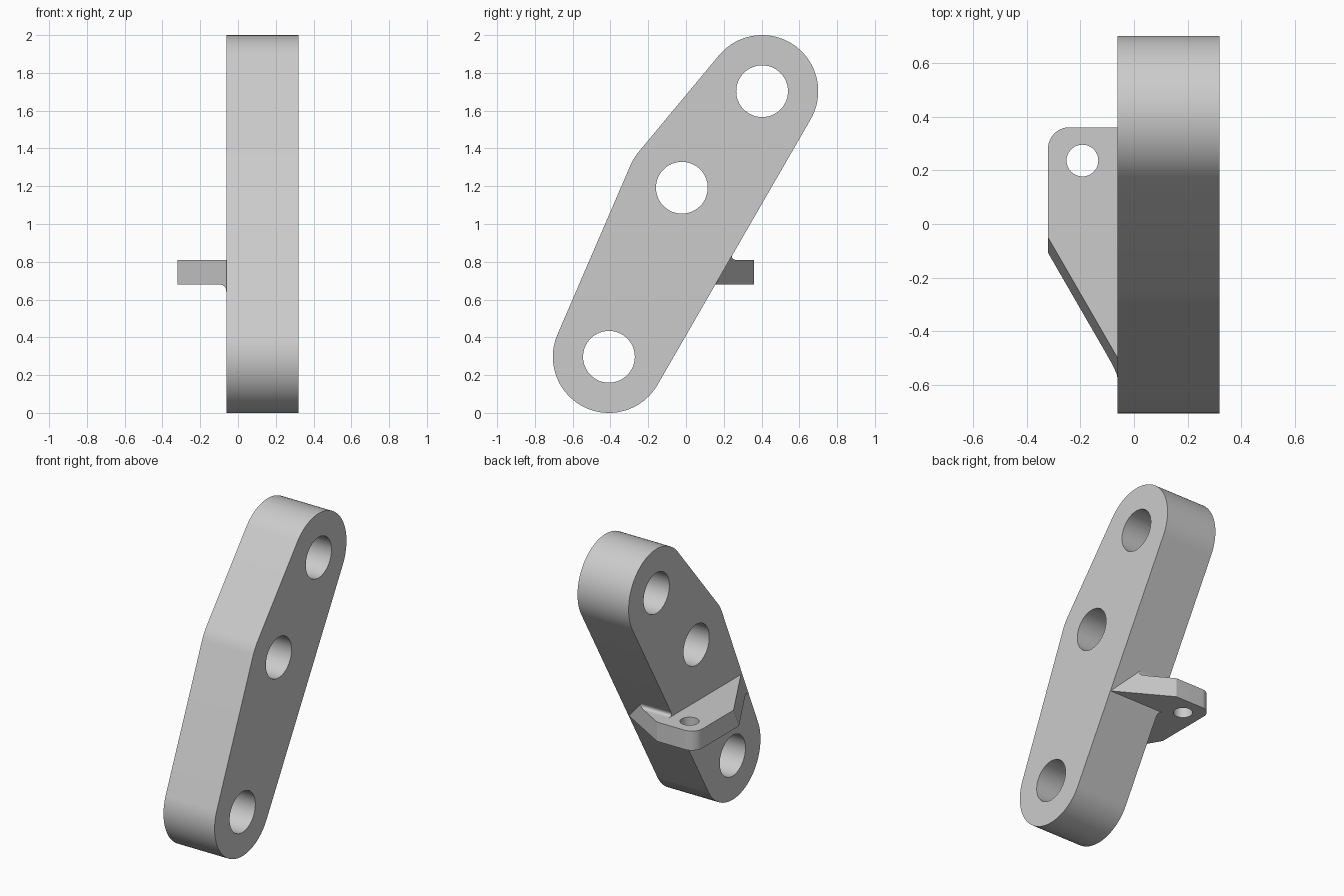
import bpy
import bmesh
from math import atan2, cos, sin, radians, pi

cube = bpy.data.objects.get("Cube")
if cube:
    bpy.data.objects.remove(cube, do_unlink=True)

grey = bpy.data.materials.new("plain_grey")
grey.use_nodes = True
grey.diffuse_color = (0.6, 0.6, 0.6, 1)
grey.node_tree.nodes["Principled BSDF"].inputs["Base Color"].default_value = (0.6, 0.6, 0.6, 1)


def loft(name, ring_a, ring_b):
    """Solid between two matching closed rings."""
    bm = bmesh.new()
    a = [bm.verts.new(p) for p in ring_a]
    b = [bm.verts.new(p) for p in ring_b]
    bm.faces.new(a)
    bm.faces.new(b)
    for i in range(len(a)):
        j = (i + 1) % len(a)
        bm.faces.new((a[i], a[j], b[j], b[i]))
    bmesh.ops.recalc_face_normals(bm, faces=bm.faces)
    mesh = bpy.data.meshes.new(name)
    bm.to_mesh(mesh)
    bm.free()
    mesh.materials.append(grey)
    obj = bpy.data.objects.new(name, mesh)
    bpy.context.collection.objects.link(obj)
    return obj


def activate(obj):
    bpy.ops.object.select_all(action="DESELECT")
    obj.select_set(True)
    bpy.context.view_layer.objects.active = obj


def drill(obj, cutter):
    mod = obj.modifiers.new("hole", "BOOLEAN")
    mod.operation = "DIFFERENCE"
    mod.solver = "EXACT"
    mod.object = cutter
    activate(obj)
    bpy.ops.object.modifier_apply(modifier=mod.name)
    bpy.data.objects.remove(cutter, do_unlink=True)


def arc(c, r, start, end, n):
    return [(c[0] + r * cos(start + (end - start) * i / n),
             c[1] + r * sin(start + (end - start) * i / n)) for i in range(n + 1)]


def circle(c, r, n=64):
    return arc(c, r, 0, 2 * pi, n)[:-1]


def concave(corner, a, b, n=8):
    """Fillet section: the corner plus a hollow curve from a to b."""
    pts = [corner]
    for i in range(n + 1):
        t = i / n
        pts.append(tuple((1 - t) ** 2 * a[k] + 2 * t * (1 - t) * corner[k] + t * t * b[k]
                         for k in (0, 1)))
    return pts


def outward(p, q):
    """Angle of the outward normal while walking anticlockwise from p to q."""
    return atan2(p[0] - q[0], q[1] - p[1])


# Link plate: three bosses joined by tangent lines, in (y, z)
X0, X1, R, HOLE = -0.062, 0.319, 0.297, 0.137
top, mid, low = (0.403, 1.703), (-0.022, 1.192), (-0.408, 0.297)
rear, upper, lower = outward(low, top), outward(top, mid), outward(mid, low)
outline = (arc(top, R, rear, upper, 40) + arc(mid, R, upper, lower, 6)
           + arc(low, R, lower, rear + 2 * pi, 40))
plate = loft("link_plate", [(X0, y, z) for y, z in outline], [(X1, y, z) for y, z in outline])
for centre in (top, mid, low):
    ring = circle(centre, HOLE)
    drill(plate, loft("cutter", [(X0 - 0.1, y, z) for y, z in ring],
                      [(X1 + 0.1, y, z) for y, z in ring]))

# Side tab wrapping from the flank to the back edge of the plate
Z0, Z1 = 0.68, 0.81


def front_y(x, z):
    return -0.05 - 1.732 * (x + 0.32) + 0.44 * (z - Z1)


def back_y(z):
    return -0.151 + 0.577 * (z - 0.149)


def slant_x(y):
    return X1 - (y - 0.155) / 0.577


def tab_ring(z):
    pts = [(-0.32, front_y(-0.32, z)), (-0.055, front_y(-0.055, z)),
           (0.317, 0.1), (0.317, 0.156), (slant_x(0.36), 0.36)]
    pts += arc((-0.24, 0.28), 0.08, pi / 2, pi, 12)
    return [(x, y, z) for x, y in pts]


tab = loft("side_tab", tab_ring(Z0), tab_ring(Z1))
ring = circle((-0.192, 0.236), 0.059, 48)
drill(tab, loft("cutter", [(x, y, Z0 - 0.1) for x, y in ring], [(x, y, Z1 + 0.1) for x, y in ring]))

# Fillet under the tab along the plate flank
section = concave((X0, Z0), (X0 - 0.04, Z0), (X0, Z0 - 0.04))
under = loft("under_fillet", [(x, front_y(x, z), z) for x, z in section],
             [(x, back_y(z), z) for x, z in section])

# Fillet above the tab along the plate back
yb = back_y(Z1)
section = concave((yb, Z1), (yb + 0.04, Z1), (yb + 0.02, Z1 + 0.035))
over = loft("back_fillet", [(X0, y, z) for y, z in section],
            [(slant_x(y), y, z) for y, z in section])

for obj in (plate, tab, under, over):
    activate(obj)
    bpy.ops.object.shade_smooth_by_angle(angle=radians(25))
